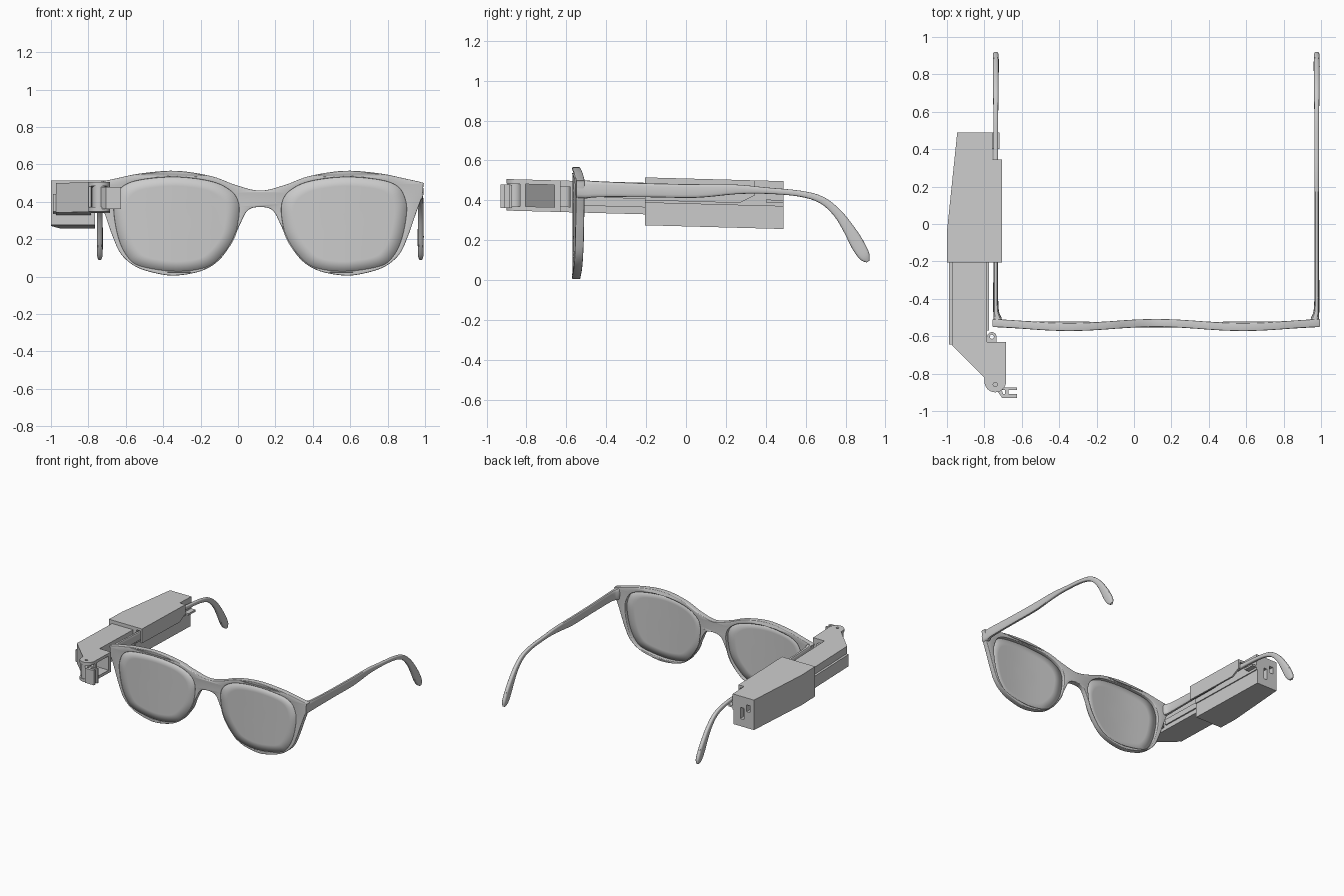
import bpy, bmesh, math
from mathutils import Vector

if "Cube" in bpy.data.objects:
    bpy.data.objects.remove(bpy.data.objects["Cube"])

CX = 0.119          # mirror plane of the spectacles
TILT = 0.027        # the clip-on unit slopes down to the rear


def finish(name, bm, smooth=None):
    bmesh.ops.remove_doubles(bm, verts=bm.verts, dist=0.0003)
    bmesh.ops.recalc_face_normals(bm, faces=bm.faces)
    me = bpy.data.meshes.new(name)
    bm.to_mesh(me)
    bm.free()
    ob = bpy.data.objects.new(name, me)
    bpy.context.collection.objects.link(ob)
    if smooth:
        bpy.ops.object.select_all(action='DESELECT')
        ob.select_set(True)
        bpy.context.view_layer.objects.active = ob
        bpy.ops.object.shade_smooth_by_angle(angle=math.radians(smooth))
    return ob


def spline(pts, n=6, closed=True):
    """Catmull-Rom through points of any dimension."""
    pts = [Vector(p) if len(p) < 4 else p for p in pts]
    c, out = len(pts), []
    get = (lambda i: pts[i % c]) if closed else (lambda i: pts[min(max(i, 0), c - 1)])
    for i in range(c if closed else c - 1):
        for k in range(n):
            t = k / n
            out.append([0.5 * (2 * b + (d - a) * t + (2 * a - 5 * b + 4 * d - e) * t * t
                               + (3 * b - a - 3 * d + e) * t ** 3)
                        for a, b, d, e in zip(get(i - 1), get(i), get(i + 1), get(i + 2))])
    if not closed:
        out.append(list(pts[-1]))
    return out


def bend(x):
    return -0.54 + 0.011 * math.cos(2 * math.pi * (x - CX) / 0.93)


def flip(pts):
    return [(2 * CX - p[0], *p[1:]) for p in reversed(pts)]


# Spectacle front: outline with two lens openings
half = [(.25, .49), (.38, .537), (.57, .566), (.757, .552), (.89, .525), (.985, .503), (.991, .49),
        (.982, .425), (.95, .335), (.91, .22), (.863, .12), (.783, .053), (.676, .018), (.57, .006),
        (.436, .03), (.345, .083), (.275, .174), (.227, .28), (.185, .355)]
rim = [(.275, .457), (.38, .508), (.57, .532), (.757, .517), (.853, .482), (.893, .415), (.9, .334),
       (.874, .2), (.826, .104), (.757, .056), (.57, .029), (.41, .05), (.33, .11), (.265, .2),
       (.238, .297), (.235, .39)]
outline = spline([(CX, .46)] + half + [(CX, .372)] + flip(half))
right_rim = spline(rim)

cu = bpy.data.curves.new("frame_profile", 'CURVE')
cu.dimensions, cu.fill_mode = '2D', 'BOTH'
cu.extrude, cu.bevel_depth, cu.bevel_resolution, cu.offset = 0.016, 0.005, 2, -0.005
for loop in (outline, right_rim, flip(right_rim)):
    sp = cu.splines.new('POLY')
    sp.points.add(len(loop) - 1)
    sp.use_cyclic_u = True
    for p, co in zip(sp.points, loop):
        p.co = (co[0], co[1], 0, 1)
tmp = bpy.data.objects.new("frame_profile", cu)
bpy.context.collection.objects.link(tmp)
bpy.context.view_layer.update()
me = bpy.data.meshes.new_from_object(tmp.evaluated_get(bpy.context.evaluated_depsgraph_get()))
bpy.data.objects.remove(tmp)
bm = bmesh.new()
bm.from_mesh(me)
for v in bm.verts:
    x, y, z = v.co
    v.co = (x, bend(x) - z, y)
finish("spectacle_front", bm, 35)


# Lenses: concentric rings following the curved front
for name, loop in (("right_lens", right_rim), ("left_lens", flip(right_rim))):
    mx = sum(p[0] for p in loop) / len(loop)
    mz = sum(p[1] for p in loop) / len(loop)
    bm = bmesh.new()
    prev = None
    for s in (1.01, .8, .6, .4, .2):
        ring = []
        for p in loop:
            x = mx + (p[0] - mx) * s
            ring.append(bm.verts.new((x, bend(x) - 0.012, mz + (p[1] - mz) * s)))
        if prev:
            for i in range(len(ring)):
                j = (i + 1) % len(ring)
                bm.faces.new((prev[i], prev[j], ring[j], ring[i]))
        prev = ring
    bm.faces.new(prev)
    ob = finish(name, bm, 40)
    m = ob.modifiers.new("thickness", 'SOLIDIFY')
    m.thickness, m.offset = 0.012, 0


# Temples: rounded section swept along y, z with half height, half width and x
path = [(-.55, .455, .045, .028, .961), (-.5, .455, .045, .021, .968), (-.44, .456, .04, .014, .977),
        (-.2, .451, .035, .013, .977), (.05, .447, .034, .013, .977), (.25, .455, .024, .013, .977),
        (.4, .449, .016, .013, .977), (.57, .434, .015, .013, .977), (.68, .402, .018, .014, .977),
        (.76, .335, .022, .015, .977), (.82, .25, .029, .016, .977), (.86, .18, .034, .016, .977),
        (.895, .12, .028, .015, .977), (.913, .093, .008, .008, .977)]
for name, mirrored in (("right_temple", False), ("left_temple", True)):
    st = spline(path, 4, closed=False)
    bm, rings = bmesh.new(), []
    for i, (y, z, h, w, x) in enumerate(st):
        a, b = st[max(i - 1, 0)], st[min(i + 1, len(st) - 1)]
        t = Vector((b[0] - a[0], b[1] - a[1])).normalized()
        ring = []
        for k in range(16):
            ang = 2 * math.pi * k / 16
            c, s = math.cos(ang), math.sin(ang)
            u = math.copysign(abs(c) ** .6, c) * w
            v = math.copysign(abs(s) ** .6, s) * h
            px = x + u
            ring.append(bm.verts.new((2 * CX - px if mirrored else px, y - t.y * v, z + t.x * v)))
        rings.append(ring)
    for r, q in zip(rings, rings[1:]):
        for i in range(16):
            j = (i + 1) % 16
            bm.faces.new((r[i], r[j], q[j], q[i]))
    bm.faces.new(rings[0])
    bm.faces.new(rings[-1])
    finish(name, bm, 40)


# Clip-on unit helpers: sheared prisms along z or x, and boolean cuts
def prism(name, pts, lo, hi, axis='z', smooth=None):
    bm = bmesh.new()
    put = (lambda p, d: (p[0], p[1], d)) if axis == 'z' else (lambda p, d: (d, p[0], p[1]))
    ends = [[bm.verts.new(put(p, d)) for p in pts] for d in (lo, hi)]
    for e in ends:
        bm.faces.new(e)
    for i in range(len(pts)):
        j = (i + 1) % len(pts)
        bm.faces.new((ends[0][i], ends[0][j], ends[1][j], ends[1][i]))
    for v in bm.verts:
        v.co.z -= TILT * (v.co.y + 0.2)
    return finish(name, bm, smooth)


def box(name, x0, x1, y0, y1, z0, z1):
    return prism(name, [(x0, y0), (x1, y0), (x1, y1), (x0, y1)], z0, z1)


def arc(cx, cy, r, a0, a1, n=16):
    return [(cx + r * math.cos(math.radians(a0 + (a1 - a0) * i / n)),
             cy + r * math.sin(math.radians(a0 + (a1 - a0) * i / n))) for i in range(n + 1)]


def cut(ob, *cutters):
    for c in cutters:
        c.hide_render = True
        c.display_type = 'WIRE'
        m = ob.modifiers.new("cut", 'BOOLEAN')
        m.operation, m.object, m.solver = 'DIFFERENCE', c, 'EXACT'


# Housing with two ports in the rear face
def housing(inner):
    return [(-1, -.205), (inner, -.205), (inner, .49), (-.945, .49), (-1, -.04)]


lower = prism("lower_housing", housing(-.765), .275, .388)
upper = prism("upper_housing", housing(-.757), .388, .515)
tall_port = box("tall_port_cutter", -.855, -.825, .45, .52, .335, .425)
small_port = box("small_port_cutter", -.912, -.88, .45, .52, .405, .46)
cut(lower, tall_port)
cut(upper, tall_port, small_port)

# Clip over the temple
box("clip_roof", -.76, -.707, -.205, .345, .495, .515)
prism("clip_wall", [(-.205, .4), (.27, .4), (.345, .44), (.345, .5), (-.205, .5)], -.72, -.707, 'x')
box("rear_tab", -.765, -.718, .4, .49, .405, .42)

# Forward arm with side rails
box("arm_body", -.972, -.785, -.64, -.2, .33, .488)
box("arm_outer_rail", -.99, -.97, -.645, -.2, .335, .43)
box("arm_inner_rail", -.787, -.775, -.57, -.2, .365, .41)

# Hinge head: two plates, diagonal wall and posts
plate = [(-.972, -.63), (-.972, -.65), (-.8, -.82)] + arc(-.742, -.842, .058, 180, 360) + [(-.684, -.63)]
pin_hole = prism("pin_hole_cutter", arc(-.742, -.858, .011, 0, 345, 23), .28, .55)
for name, z0, z1 in (("hinge_top_plate", .465, .488), ("hinge_bottom_plate", .33, .353)):
    cut(prism(name, plate, z0, z1, smooth=30), pin_hole)
prism("hinge_outer_wall", [(-.972, -.63), (-.972, -.65), (-.8, -.82), (-.8, -.85), (-.785, -.85),
                           (-.78, -.81), (-.94, -.645), (-.94, -.63)], .353, .465)
box("hinge_rear_wall", -.79, -.684, -.66, -.63, .353, .465)
box("hinge_post", -.7, -.684, -.832, -.805, .353, .465)

# Small ear with a hole behind the hinge head
ear = prism("hinge_ear", arc(-.76, -.603, .025, 0, 180) + [(-.785, -.635), (-.735, -.635)],
            .355, .46, smooth=30)
cut(ear, prism("ear_hole_cutter", arc(-.76, -.603, .011, 0, 345, 23), .28, .55))

# Swivelling display holder
prism("display_knuckle", arc(-.742, -.858, .036, 0, 345, 23), .353, .465, smooth=30)
prism("display_front_plate", [(-.74, -.88), (-.705, -.93), (-.625, -.93), (-.625, -.908), (-.7, -.908),
                              (-.715, -.87)], .343, .46)
box("display_web", -.69, -.67, -.91, -.875, .343, .46)
box("display_back_plate", -.715, -.625, -.888, -.873, .343, .46)
